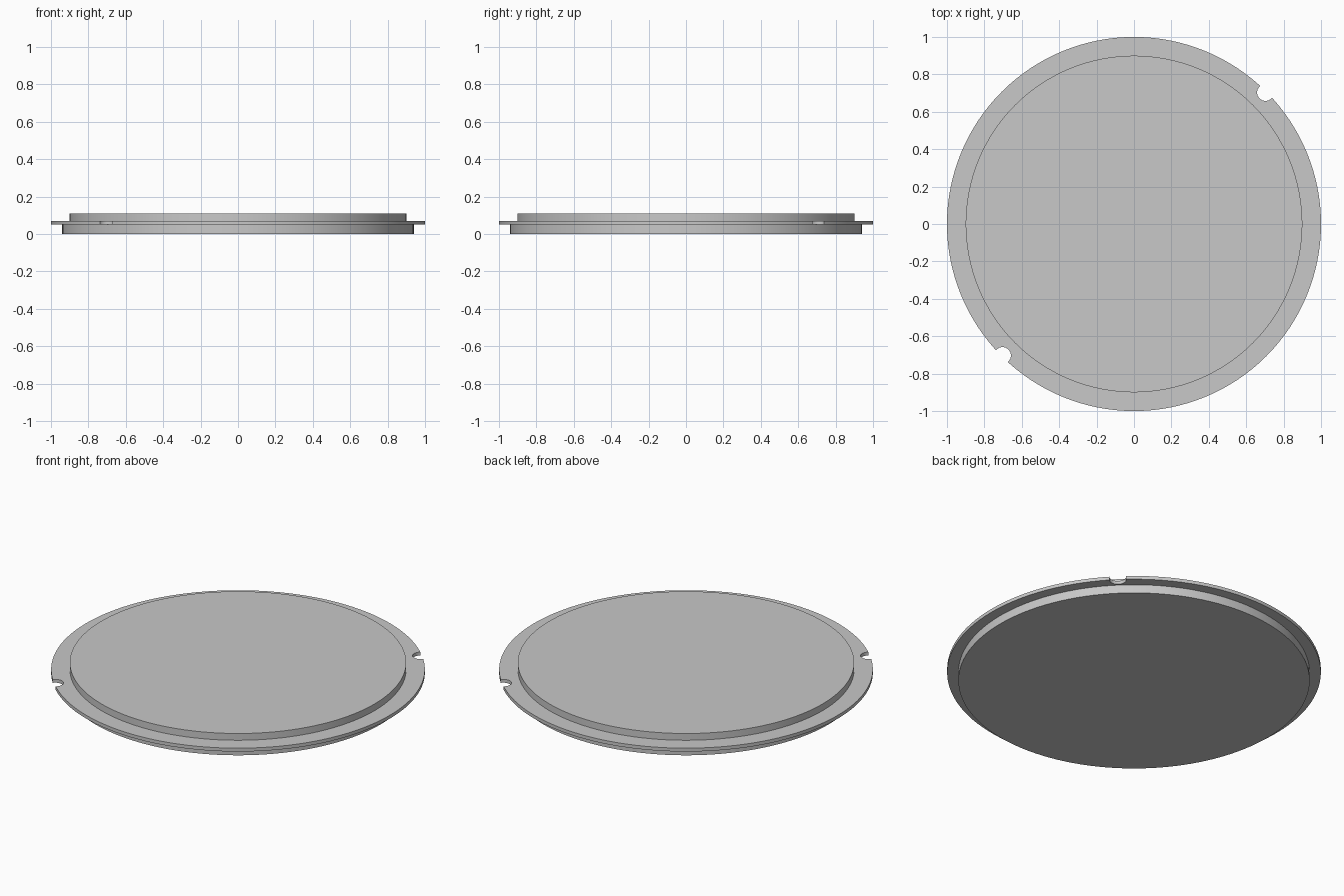
import bpy, bmesh, math

cube = bpy.data.objects.get("Cube")
if cube:
    bpy.data.objects.remove(cube, do_unlink=True)

SEGMENTS = 128

grey = bpy.data.materials.new("light_grey")
grey.use_nodes = True
colour = (0.58, 0.58, 0.58, 1)
grey.diffuse_color = colour
grey.node_tree.nodes["Principled BSDF"].inputs["Base Color"].default_value = colour


def finish(name, bm):
    bmesh.ops.recalc_face_normals(bm, faces=bm.faces)
    mesh = bpy.data.meshes.new(name)
    bm.to_mesh(mesh)
    bm.free()
    mesh.materials.append(grey)
    obj = bpy.data.objects.new(name, mesh)
    bpy.context.collection.objects.link(obj)
    return obj


# Stepped lid: lower plug, wide thin flange and raised top, turned from one profile
profile = [(0.94, 0), (0.94, 0.05), (1, 0.05), (1, 0.07), (0.9, 0.07), (0.9, 0.11)]
bm = bmesh.new()
rings = []
for radius, z in profile:
    angles = [math.tau * i / SEGMENTS for i in range(SEGMENTS)]
    rings.append([bm.verts.new((radius * math.cos(a), radius * math.sin(a), z)) for a in angles])
for low, high in zip(rings, rings[1:]):
    for i in range(SEGMENTS):
        j = (i + 1) % SEGMENTS
        bm.faces.new((low[i], low[j], high[j], high[i]))
bm.faces.new(rings[0])
bm.faces.new(rings[-1])
lid = finish("stepped_lid", bm)

# Round notches on opposite sides of the flange
bm = bmesh.new()
for side in (1, -1):
    made = bmesh.ops.create_cone(bm, cap_ends=True, segments=32, radius1=0.045,
                                 radius2=0.045, depth=0.1)
    bmesh.ops.translate(bm, verts=made["verts"], vec=(side * 0.703, side * 0.703, 0.06))
cutter = finish("notch_cutter", bm)

bpy.context.view_layer.objects.active = lid
lid.select_set(True)
cut = lid.modifiers.new("notches", "BOOLEAN")
cut.operation = "DIFFERENCE"
cut.solver = "EXACT"
cut.object = cutter
bpy.ops.object.modifier_apply(modifier=cut.name)
bpy.data.objects.remove(cutter, do_unlink=True)

# Smooth round walls with crisp step edges
bpy.ops.object.select_all(action="DESELECT")
lid.select_set(True)
bpy.ops.object.shade_smooth_by_angle(angle=math.radians(30))
